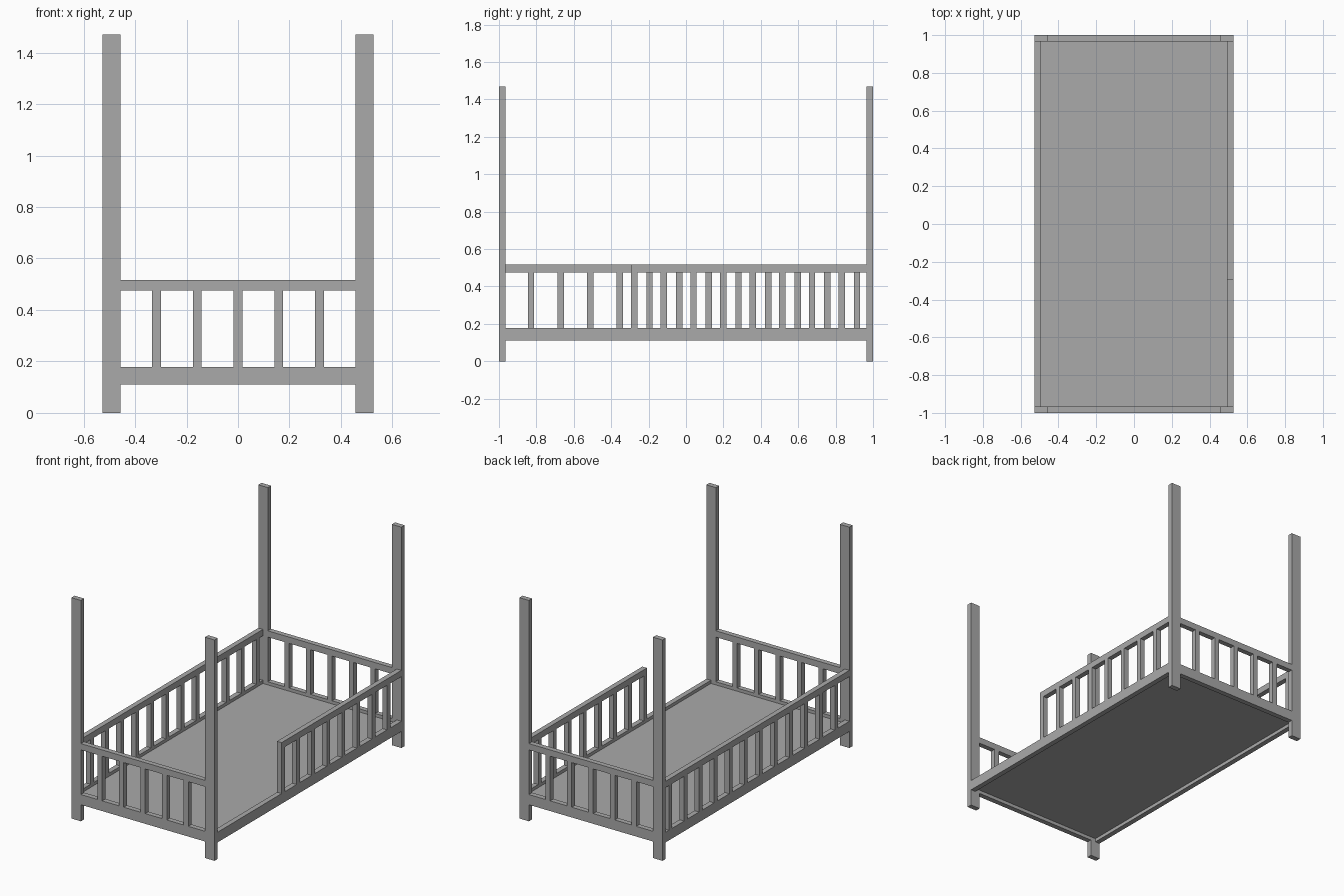
import bpy

cube = bpy.data.objects.get("Cube")
if cube:
    bpy.data.objects.remove(cube, do_unlink=True)

GREY = (0.4, 0.4, 0.4, 1.0)
paint = bpy.data.materials.new("plain grey")
paint.use_nodes = True
paint.diffuse_color = GREY
paint.node_tree.nodes["Principled BSDF"].inputs["Base Color"].default_value = GREY


def box(name, x, y, z):
    """Box spanning the given (low, high) range on each axis."""
    mesh = bpy.data.meshes.new(name)
    corners = [(a, b, c) for a in x for b in y for c in z]
    mesh.from_pydata(corners, [], [(0, 1, 3, 2), (4, 6, 7, 5), (0, 4, 5, 1),
                                   (2, 3, 7, 6), (0, 2, 6, 4), (1, 5, 7, 3)])
    mesh.materials.append(paint)
    obj = bpy.data.objects.new(name, mesh)
    bpy.context.collection.objects.link(obj)
    return obj


def span(side, inner, outer):
    """Range between two distances from the centre, on the given side."""
    return tuple(sorted((side * inner, side * outer)))


def around(centre, width):
    return (centre - width / 2, centre + width / 2)


# Main dimensions
HALF_W, HALF_L = 0.527, 1.0
THICK, POST_W, POST_H = 0.034, 0.07, 1.47
IN_X, IN_Y = HALF_W - THICK, HALF_L - THICK
POST_IN = HALF_W - POST_W
LOW = (0.11, 0.178)
TOP = (0.475, 0.517)
SLAT_Z = (LOW[1], TOP[0])
STEP = 0.1585

# Corner posts, end rails and end slats
for y_side, end in ((-1, "front"), (1, "back")):
    y = span(y_side, IN_Y, HALF_L)
    for x_side, hand in ((-1, "right"), (1, "left")):
        box(f"{end}_{hand}_post", span(x_side, POST_IN, HALF_W), y, (0, POST_H))
    box(f"{end}_lower_rail", (-POST_IN, POST_IN), y, LOW)
    box(f"{end}_top_rail", (-POST_IN, POST_IN), y, TOP)
    for i in range(5):
        box(f"{end}_slat_{i + 1}", around((i - 2) * STEP, THICK), y, SLAT_Z)

# Side rails and slats; the left guard stops short to leave an entry gap
for x_side, hand, rail_start, first, count in (
        (-1, "right", -IN_Y, -0.829, 12), (1, "left", -0.294, -0.277, 8)):
    x = span(x_side, IN_X, HALF_W)
    box(f"{hand}_lower_rail", x, (-IN_Y, IN_Y), LOW)
    box(f"{hand}_top_rail", x, (rail_start, IN_Y), TOP)
    for i in range(count):
        box(f"{hand}_slat_{i + 1}", x, around(first + i * STEP, THICK), SLAT_Z)

# Bed base set inside the lower rails
box("bed_base", (-IN_X, IN_X), (-IN_Y, IN_Y), (0.133, 0.157))
